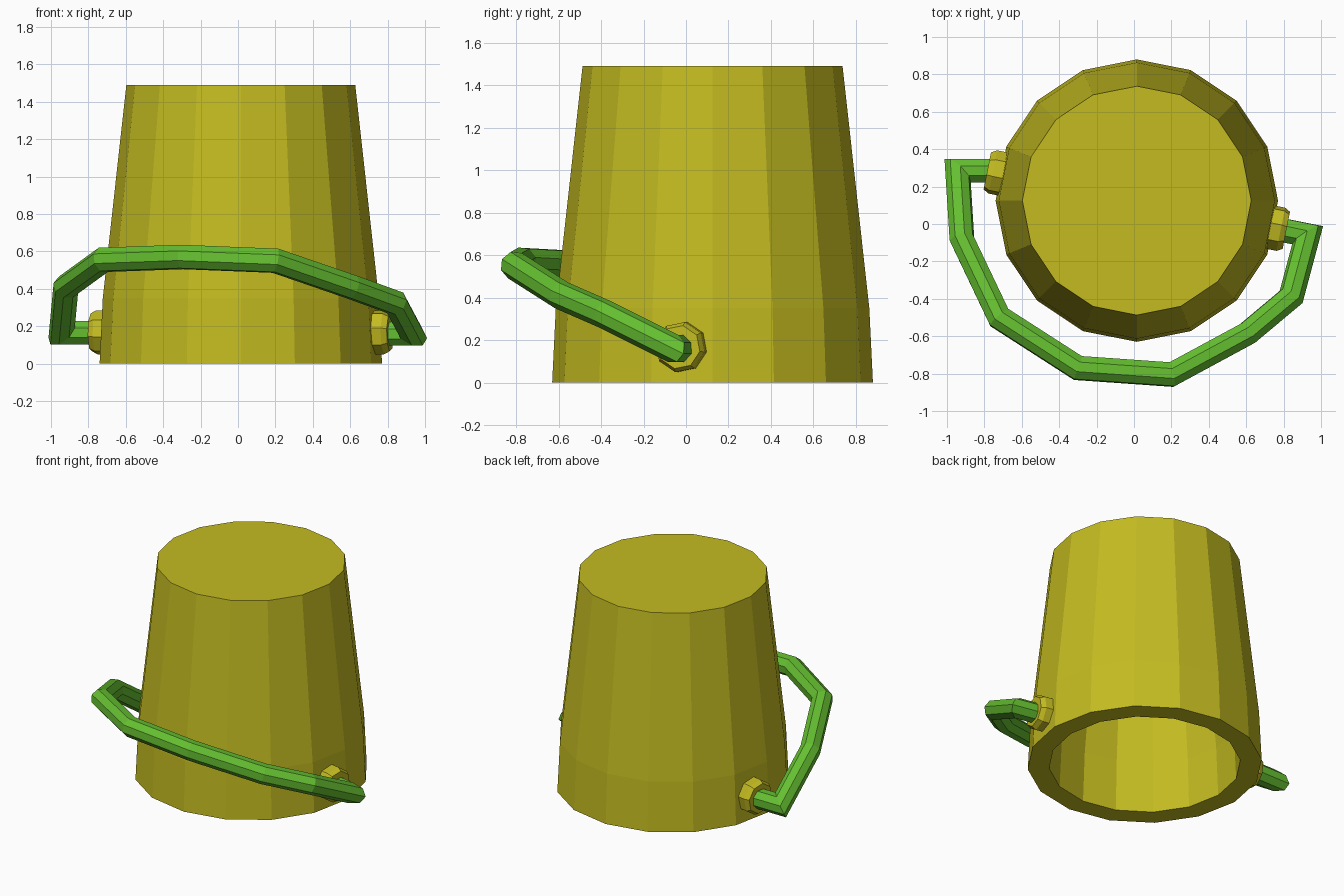
import bpy, bmesh, math
from mathutils import Vector

if "Cube" in bpy.data.objects:
    bpy.data.objects.remove(bpy.data.objects["Cube"])

CX, CY, SIDES = 0.015, 0.125, 16


def material(name, rgb):
    m = bpy.data.materials.new(name)
    m.diffuse_color = (*rgb, 1)
    m.use_nodes = True
    m.node_tree.nodes["Principled BSDF"].inputs["Base Color"].default_value = m.diffuse_color
    return m


yellow = material("yellow", (0.55, 0.50, 0.015))
green = material("green", (0.13, 0.52, 0.03))


def finish(name, bm, mat):
    bmesh.ops.recalc_face_normals(bm, faces=bm.faces)
    me = bpy.data.meshes.new(name)
    bm.to_mesh(me)
    bm.free()
    me.materials.append(mat)
    ob = bpy.data.objects.new(name, me)
    bpy.context.collection.objects.link(ob)
    return ob


def skin(bm, rings, closed_ends=True):
    n = len(rings[0])
    for a, b in zip(rings, rings[1:]):
        for i in range(n):
            j = (i + 1) % n
            bm.faces.new((a[i], a[j], b[j], b[i]))
    if closed_ends:
        bm.faces.new(rings[0])
        bm.faces.new(rings[-1])


def lathe(name, profile, sides, mat, origin, axis, turn=0.0):
    """Skin rings of (radius, distance along axis) around an axis."""
    bm = bmesh.new()
    rot = Vector((0, 0, 1)).rotation_difference(axis).to_matrix()
    rings = []
    for r, h in profile:
        ring = []
        for i in range(sides):
            t = 2 * math.pi * i / sides + turn
            ring.append(bm.verts.new(origin + rot @ Vector((r * math.cos(t), r * math.sin(t), h))))
        rings.append(ring)
    skin(bm, rings)
    return finish(name, bm, mat)


def tube(name, pts, radius, sides, mat):
    """Sweep a polygon along a path with true mitred corners."""
    pts = [Vector(p) for p in pts]
    dirs = [(b - a).normalized() for a, b in zip(pts, pts[1:])]
    u = dirs[0].cross(Vector((0, 0, 1))).normalized()
    v = dirs[0].cross(u)
    ring = []
    for i in range(sides):
        t = 2 * math.pi * (i + 0.5) / sides
        ring.append(pts[0] + radius * (u * math.cos(t) + v * math.sin(t)))
    bm = bmesh.new()
    rings = [[bm.verts.new(p) for p in ring]]
    for k, d in enumerate(dirs):
        n = d if k + 1 == len(dirs) else (d + dirs[k + 1]).normalized()
        ring = [p + d * ((pts[k + 1] - p).dot(n) / d.dot(n)) for p in ring]
        rings.append([bm.verts.new(p) for p in ring])
    skin(bm, rings)
    return finish(name, bm, mat)


# Upturned bucket: outer wall, rim and hollow inside
lathe("bucket",
      [(0.49, 1.36), (0.60, 0.35), (0.617, 0), (0.755, 0), (0.738, 0.35), (0.612, 1.49)],
      SIDES, yellow, Vector((CX, CY, 0)), Vector((0, 0, 1)))

# Handle lugs on opposite faces of the bucket
ang = -math.pi / SIDES
for name, s in (("lug_right", 1), ("lug_left", -1)):
    axis = Vector((s * math.cos(ang), s * math.sin(ang), 0))
    lathe(name, [(0.12, 0.68), (0.12, 0.785), (0.103, 0.815)], 8, yellow,
          Vector((CX, CY, 0.167)), axis, math.pi / 8)

# Fallen carrying handle
tube("handle",
     [(-0.72, 0.285, 0.165), (-0.943, 0.285, 0.165), (-0.92, -0.08, 0.41),
      (-0.72, -0.50, 0.555), (-0.30, -0.77, 0.57), (0.20, -0.805, 0.55),
      (0.607, -0.585, 0.41), (0.84, -0.39, 0.325), (0.928, -0.06, 0.16),
      (0.73, -0.02, 0.16)],
     0.068, 8, green)
